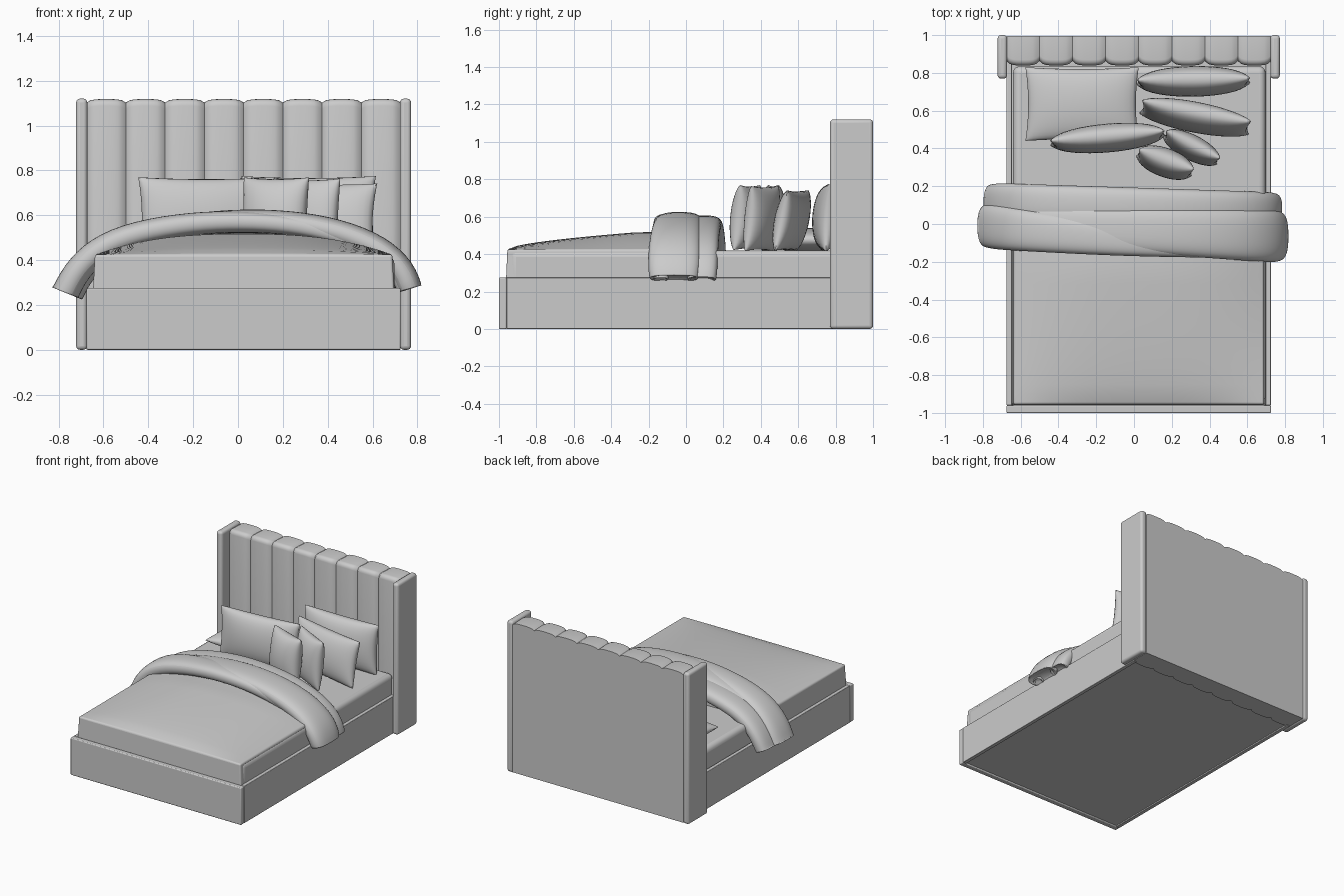
import bpy, bmesh, math
from mathutils import Matrix, Vector

if "Cube" in bpy.data.objects:
    bpy.data.objects.remove(bpy.data.objects["Cube"])

CX = 0.025          # bed centre line
HALF = 0.70         # half width of bed frame


def finish(name, bm, bevel=0.0, seg=3, subsurf=0):
    bmesh.ops.recalc_face_normals(bm, faces=bm.faces)
    me = bpy.data.meshes.new(name)
    bm.to_mesh(me)
    bm.free()
    ob = bpy.data.objects.new(name, me)
    bpy.context.collection.objects.link(ob)
    bpy.ops.object.select_all(action='DESELECT')
    ob.select_set(True)
    bpy.context.view_layer.objects.active = ob
    bpy.ops.object.shade_smooth_by_angle(angle=math.radians(40))
    if bevel:
        m = ob.modifiers.new("bevel", 'BEVEL')
        m.width, m.segments, m.limit_method = bevel, seg, 'ANGLE'
        m.angle_limit = math.radians(50)
    if subsurf:
        m = ob.modifiers.new("subsurf", 'SUBSURF')
        m.levels = m.render_levels = subsurf
    return ob


def box(name, x0, x1, y0, y1, z0, z1, bevel=0.0, seg=3):
    bm = bmesh.new()
    mat = Matrix.Translation(((x0 + x1) / 2, (y0 + y1) / 2, (z0 + z1) / 2)) \
        @ Matrix.Diagonal((x1 - x0, y1 - y0, z1 - z0, 1))
    bmesh.ops.create_cube(bm, size=1, matrix=mat)
    return finish(name, bm, bevel, seg)


def skin(bm, rings, closed):
    n = len(rings[0])
    for a, b in zip(rings, rings[1:]):
        for i in range(n if closed else n - 1):
            j = (i + 1) % n
            bm.faces.new((a[i], a[j], b[j], b[i]))
    bm.faces.new(rings[0])
    bm.faces.new(rings[-1])


# Frame: footboard, side rails, base panel
box("footboard", CX - HALF, CX + HALF, -1.0, -0.96, 0.0, 0.275, 0.006)
for side, s in (("left", -1), ("right", 1)):
    a, b = sorted((CX + s * HALF, CX + s * (HALF - 0.028)))
    box(side + "_rail", a, b, -0.96, 0.86, 0.0, 0.275, 0.004)
    a, b = sorted((CX + s * (HALF - 0.003), CX + s * (HALF + 0.047)))
    box(side + "_headboard_wing", a, b, 0.77, 1.0, 0.0, 1.12, 0.018, 4)
box("base_panel", CX - HALF + 0.02, CX + HALF - 0.02, -0.97, 0.88, 0.01, 0.12)

# Channelled headboard
bm = bmesh.new()
rings = []
CH, SEG = 8, 10
for i in range(CH * SEG + 1):
    x = CX - HALF + 2 * HALF * i / (CH * SEG)
    s = 2 * (i % SEG) / SEG - 1
    b = (1 - abs(s) ** 3) ** 0.6
    yf, zt = 0.863 - 0.024 * b, 1.103 + 0.015 * b
    prof = [(0.995, 0.004), (0.995, zt - 0.004)]
    for k in range(5):
        t = math.pi / 2 * k / 4
        prof.append((yf + 0.03 - 0.03 * math.sin(t), zt - 0.03 + 0.03 * math.cos(t)))
    prof.append((yf, 0.004))
    rings.append([bm.verts.new((x, y, z)) for y, z in prof])
skin(bm, rings, True)
finish("channelled_headboard", bm)

# Mattress
box("mattress", CX - 0.665, CX + 0.672, -0.945, 0.835, 0.11, 0.42, 0.035, 4)

# Crowned duvet over the lower half
bm = bmesh.new()
bmesh.ops.create_cube(bm, size=2)
bmesh.ops.subdivide_edges(bm, edges=bm.edges, cuts=19, use_grid_fill=True)
for v in bm.verts:
    u, w, h = v.co
    t = (w + 1) / 2
    y = -0.965 + 1.07 * t
    top = 0.425 + 0.092 * (1 - abs(u) ** 2.6) * min(1, (y + 0.965) / 0.7) ** 0.6
    k = (h + 1) / 2
    v.co = (CX + u * (0.675 - 0.012 * k), y + 0.01 * k * (1 - t), 0.2 + (top - 0.2) * k)
finish("duvet", bm, 0.045, 4)

# Rolled-back cover: puffy rolls swept over an arch, draping at both sides
ARCH = [(-0.772, 0.235), (-0.735, 0.33), (-0.63, 0.45), (-0.45, 0.525), (-0.2, 0.57),
        (0.01, 0.582), (0.23, 0.572), (0.45, 0.53), (0.63, 0.455), (0.735, 0.355), (0.765, 0.25)]


def roll(name, y0, y1, w0, w1, lift0, lift1, h0, h1, bend=0.0):
    bm = bmesh.new()
    rings, n, last = [], 14, len(ARCH) - 1
    for i, (x, z) in enumerate(ARCH):
        p, q = Vector(ARCH[max(i - 1, 0)]), Vector(ARCH[min(i + 1, last)])
        d = (q - p).normalized()
        nx, nz = -d.y, d.x
        t = (x + 0.77) / 1.54
        mix = lambda a, b: a + (b - a) * t
        yc = mix(y0, y1) - bend * math.sin(math.pi * t)
        w, h, lift = mix(w0, w1), mix(h0, h1), mix(lift0, lift1)
        if i in (0, last):
            w *= 0.93
        ring = []
        for k in range(n):
            a = 2 * math.pi * k / n
            c, s = math.cos(a), math.sin(a)
            oy = w * math.copysign(abs(c) ** 0.75, c)
            on = h * math.copysign(abs(s) ** 0.75, s) + lift
            ring.append(bm.verts.new((x + nx * on, yc + oy, z + nz * on)))
        rings.append(ring)
    skin(bm, rings, True)
    # tuck the end caps inward like an open hem
    for f in [f for f in bm.faces if len(f.verts) == n]:
        inner = bmesh.ops.inset_region(bm, faces=[f], thickness=0.018)
        bmesh.ops.translate(bm, verts=f.verts, vec=(0, 0, 0.04))
    finish(name, bm, subsurf=2)


roll("cover_back_roll", 0.115, 0.085, 0.105, 0.085, -0.025, -0.02, 0.055, 0.05)
roll("cover_middle_roll", 0.0, -0.065, 0.10, 0.145, -0.015, 0.003, 0.045, 0.062)
roll("cover_front_roll", -0.01, -0.135, 0.125, 0.045, 0.004, -0.02, 0.062, 0.035, 0.015)


# Pillows
def pillow(name, x, y, z, w, h, t, yaw=0, lean=0):
    bm = bmesh.new()
    n = 18
    rot = Matrix.Rotation(math.radians(yaw), 4, 'Z') @ Matrix.Rotation(math.radians(-lean), 4, 'X')
    mat = Matrix.Translation((x, y, z)) @ rot
    for s in (-1, 1):
        grid = []
        for i in range(n + 1):
            row = []
            for j in range(n + 1):
                u, v = -math.cos(math.pi * i / n), -math.cos(math.pi * j / n)
                puff = (max(0, 1 - u * u) * max(0, 1 - v * v)) ** 0.42
                px = w / 2 * u * (1 - 0.05 * (1 - v * v))
                pz = h / 2 * v * (1 - 0.05 * (1 - u * u))
                row.append(bm.verts.new(mat @ Vector((px, s * t / 2 * puff, pz))))
            grid.append(row)
        for i in range(n):
            for j in range(n):
                bm.faces.new((grid[i][j], grid[i + 1][j], grid[i + 1][j + 1], grid[i][j + 1]))
    bmesh.ops.remove_doubles(bm, verts=bm.verts, dist=0.0004)
    ob = finish(name, bm)
    bpy.ops.object.shade_smooth_by_angle(angle=math.radians(75))
    return ob


pillow("flat_pillow", -0.275, 0.635, 0.475, 0.60, 0.39, 0.13, 0, 90)
pillow("left_standing_pillow", -0.14, 0.455, 0.59, 0.61, 0.36, 0.15, 5, 4)
pillow("right_back_pillow", 0.315, 0.755, 0.595, 0.60, 0.36, 0.16, 1, 4)
pillow("right_middle_pillow", 0.325, 0.565, 0.58, 0.59, 0.33, 0.15, -11, 12)
pillow("rear_cushion", 0.305, 0.405, 0.59, 0.32, 0.35, 0.13, -27, 6)
pillow("front_cushion", 0.165, 0.325, 0.595, 0.31, 0.35, 0.15, -20, 6)
